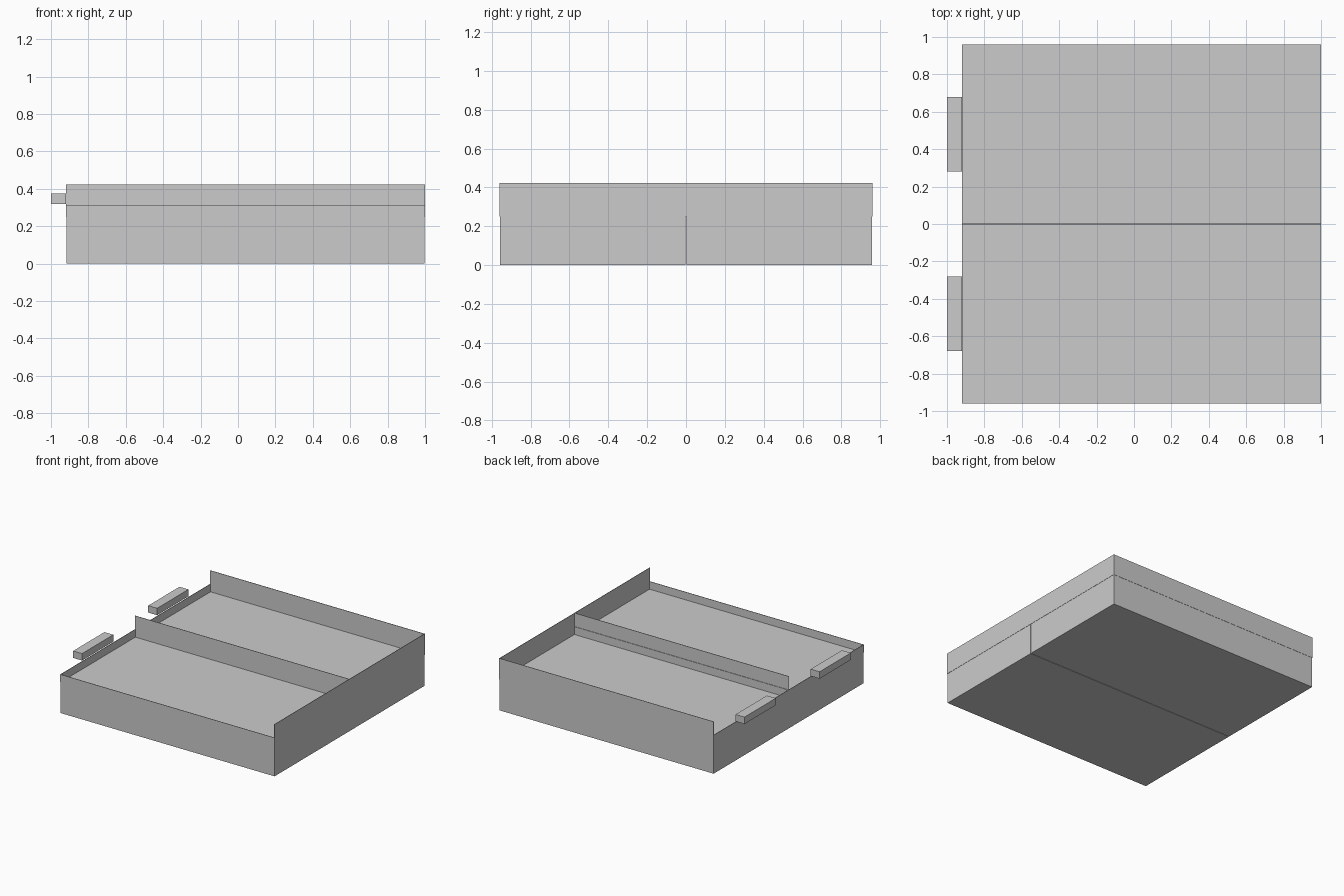
import bpy

if "Cube" in bpy.data.objects:
    bpy.data.objects.remove(bpy.data.objects["Cube"])

X0, X1 = -0.92, 1.0       # tray extent in x
SIDE = 0.96               # width of one unit in y
FLOOR, LOW, HIGH = 0.25, 0.313, 0.422
T, LEDGE = 0.004, 0.002   # rim thickness and its overhang past the base


def box(name, lo, hi):
    center = [(a + b) / 2 for a, b in zip(lo, hi)]
    size = [b - a for a, b in zip(lo, hi)]
    bpy.ops.mesh.primitive_cube_add(size=1, location=center)
    ob = bpy.context.object
    ob.name = name
    ob.scale = size
    bpy.ops.object.transform_apply(location=False, rotation=False, scale=True)
    return ob


# Two identical units side by side
for label, y0 in (("front", -SIDE), ("back", 0.0)):
    y1 = y0 + SIDE
    ym = (y0 + y1) / 2
    # Solid base, slightly inset so a fine seam shows between units
    box(label + "_base", (X0 + LEDGE, y0 + LEDGE, 0), (X1 - LEDGE, y1 - LEDGE, FLOOR))
    # Thin rim: low on the front and handle sides, tall on the others
    box(label + "_low_front_rim", (X0, y0, FLOOR), (X1 - T, y0 + T, LOW))
    box(label + "_tall_back_rim", (X0, y1 - T, FLOOR), (X1 - T, y1, HIGH))
    box(label + "_low_handle_rim", (X0, y0 + T, FLOOR), (X0 + T, y1 - T, LOW))
    box(label + "_tall_side_rim", (X1 - T, y0, FLOOR), (X1, y1, HIGH))
    # Bar handle just above the low rim
    box(label + "_handle", (-1.0, ym - 0.2, 0.318), (X0, ym + 0.2, 0.374))
